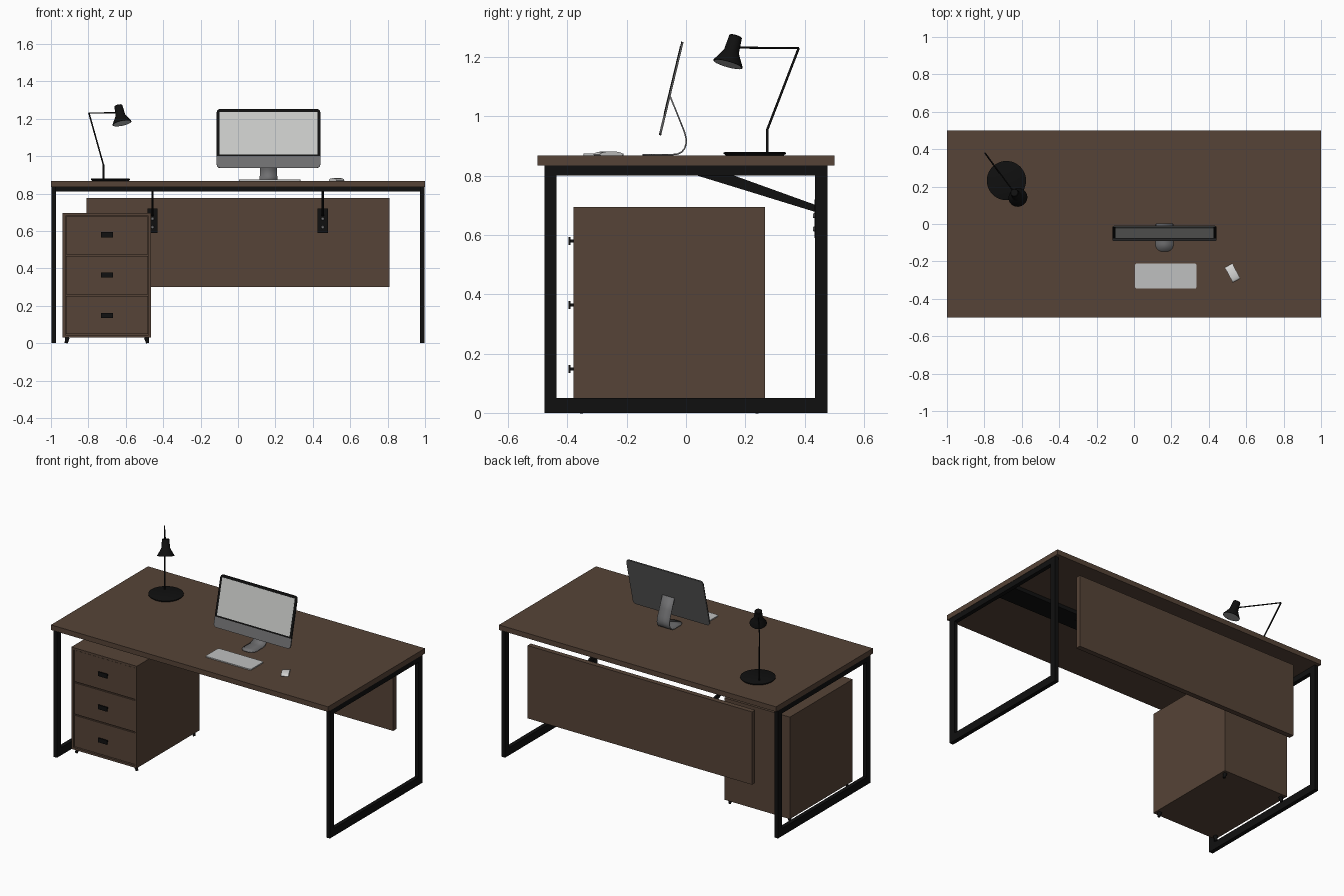
import bpy, bmesh, math
from mathutils import Vector, Matrix

if "Cube" in bpy.data.objects:
    bpy.data.objects.remove(bpy.data.objects["Cube"])


def material(name, r, g, b):
    m = bpy.data.materials.new(name)
    m.diffuse_color = (r, g, b, 1)
    m.use_nodes = True
    m.node_tree.nodes["Principled BSDF"].inputs["Base Color"].default_value = m.diffuse_color
    return m


WOOD = material("brown wood", 0.093, 0.057, 0.038)
BLACK = material("black metal", 0.005, 0.005, 0.005)
SCREEN = material("screen grey", 0.59, 0.60, 0.58)
METAL = material("grey metal", 0.16, 0.16, 0.165)
BACK = material("dark grey", 0.11, 0.11, 0.11)
KEYS = material("light grey", 0.52, 0.53, 0.53)
WHITE = material("white plastic", 0.68, 0.68, 0.67)


def finish(name, bm, mat, smooth=False, matrix=None):
    if matrix:
        bm.transform(matrix)
    bmesh.ops.recalc_face_normals(bm, faces=bm.faces)
    me = bpy.data.meshes.new(name)
    bm.to_mesh(me)
    bm.free()
    me.materials.append(mat)
    ob = bpy.data.objects.new(name, me)
    bpy.context.collection.objects.link(ob)
    if smooth:
        bpy.ops.object.select_all(action='DESELECT')
        ob.select_set(True)
        bpy.context.view_layer.objects.active = ob
        bpy.ops.object.shade_smooth_by_angle(angle=math.radians(35))
    return ob


def box(name, x0, x1, y0, y1, z0, z1, mat):
    bm = bmesh.new()
    bmesh.ops.create_cube(bm, size=1)
    m = (Matrix.Translation(((x0 + x1) / 2, (y0 + y1) / 2, (z0 + z1) / 2))
         @ Matrix.Diagonal((x1 - x0, y1 - y0, z1 - z0, 1)))
    return finish(name, bm, mat, matrix=m)


def prism(name, pts, depth, mat, matrix=None, smooth=False):
    """Extrude an outline in local xy by depth along local z."""
    bm = bmesh.new()
    f = bm.faces.new([bm.verts.new((x, y, 0)) for x, y in pts])
    r = bmesh.ops.extrude_face_region(bm, geom=[f])
    vs = [v for v in r["geom"] if isinstance(v, bmesh.types.BMVert)]
    bmesh.ops.translate(bm, verts=vs, vec=(0, 0, depth))
    return finish(name, bm, mat, smooth, matrix)


def rounded(x0, x1, y0, y1, r_low, r_high, n=6):
    """Rectangle outline with rounded lower and upper corners."""
    pts = []
    for sx, sy, a in ((1, -1, -90), (1, 1, 0), (-1, 1, 90), (-1, -1, 180)):
        r = r_high if sy > 0 else r_low
        cx = x1 - r if sx > 0 else x0 + r
        cy = y1 - r if sy > 0 else y0 + r
        for i in range(n + 1 if r else 1):
            t = math.radians(a + 90 * i / n)
            pts.append((cx + r * math.cos(t), cy + r * math.sin(t)))
    return pts


def lathe(name, profile, top, axis, mat, n=32):
    """Spin (radius, distance) points around an axis starting at top."""
    bm = bmesh.new()
    rings = [[bm.verts.new((r * math.cos(2 * math.pi * i / n),
                            r * math.sin(2 * math.pi * i / n), d)) for i in range(n)]
             for r, d in profile]
    for a, b in zip(rings, rings[1:]):
        for i in range(n):
            j = (i + 1) % n
            bm.faces.new((a[i], a[j], b[j], b[i]))
    bm.faces.new(rings[0])
    bm.faces.new(rings[-1])
    q = Vector(axis).to_track_quat('Z', 'Y').to_matrix().to_4x4()
    return finish(name, bm, mat, True, Matrix.Translation(top) @ q)


def rod(name, a, b, r0, r1, mat, n=12):
    d = Vector(b) - Vector(a)
    return lathe(name, [(r0, 0), (r1, d.length)], a, d, mat, n)


# Desk top, loop legs, centre beam and privacy panel
box("desk_top", -1, 1, -0.5, 0.5, 0.835, 0.868, WOOD)
for s, side in ((-1, "left"), (1, "right")):
    x0, x1 = sorted((s * 0.998, s * 0.972))
    box(side + "_front_leg", x0, x1, -0.478, -0.436, 0, 0.835, BLACK)
    box(side + "_back_leg", x0, x1, 0.435, 0.477, 0, 0.835, BLACK)
    box(side + "_top_rail", x0, x1, -0.436, 0.435, 0.80, 0.835, BLACK)
    box(side + "_floor_rail", x0, x1, -0.436, 0.435, 0, 0.05, BLACK)
box("centre_beam", -0.972, 0.972, -0.07, 0.07, 0.81, 0.835, BLACK)
box("privacy_panel", -0.81, 0.81, 0.443, 0.476, 0.30, 0.775, WOOD)

# Brackets holding the privacy panel (profile in y-z, extruded along x)
YZ = Matrix(((0, 0, 1, 0), (1, 0, 0, 0), (0, 1, 0, 0), (0, 0, 0, 1)))
for x, side in ((-0.457, "left"), (0.453, "right")):
    prism(side + "_bracket_arm",
          [(0.0, 0.812), (0.435, 0.678), (0.435, 0.702), (0.163, 0.80), (0.07, 0.834), (0.0, 0.834)],
          0.012, BLACK, Matrix.Translation((x - 0.006, 0, 0)) @ YZ)
    box(side + "_bracket_plate", x - 0.027, x + 0.027, 0.433, 0.444, 0.59, 0.72, BLACK)
    for z in (0.62, 0.665):
        rod(side + "_bracket_screw", (x, 0.434, z), (x, 0.428, z), 0.009, 0.007, METAL)

# Drawer cabinet: body, protruding front frame, three drawers, handles, feet
CX0, CX1, CY0, CY1, CZ0, CZ1 = -0.937, -0.465, -0.38, 0.267, 0.03, 0.695
T = 0.014
box("cabinet_body", CX0, CX1, CY0 + 0.016, CY1, CZ0, CZ1, WOOD)
box("cabinet_left_edge", CX0, CX0 + T, CY0, CY0 + 0.016, CZ0, CZ1, WOOD)
box("cabinet_right_edge", CX1 - T, CX1, CY0, CY0 + 0.016, CZ0, CZ1, WOOD)
box("cabinet_top_edge", CX0 + T, CX1 - T, CY0, CY0 + 0.016, CZ1 - T, CZ1, WOOD)
box("cabinet_bottom_edge", CX0 + T, CX1 - T, CY0, CY0 + 0.016, CZ0, CZ0 + T, WOOD)
cx = (CX0 + CX1) / 2
step = (CZ1 - CZ0 - 2 * T) / 3
for i in range(3):
    z = CZ0 + T + i * step
    box("drawer_front", CX0 + T + 0.003, CX1 - T - 0.003, CY0 + 0.006, CY0 + 0.017,
        z + 0.004, z + step - 0.004, WOOD)
    hz = 0.148 + i * 0.216
    box("handle_plate", cx - 0.032, cx + 0.032, -0.396, -0.389, hz - 0.014, hz + 0.014, BLACK)
    box("handle_stem", cx - 0.026, cx + 0.026, -0.389, -0.373, hz - 0.005, hz + 0.005, BLACK)
for x, s in ((CX0 + 0.025, -1), (CX1 - 0.025, 1)):
    for y in (-0.352, 0.239):
        rod("cabinet_foot", (x, y, 0.031), (x + s * 0.007, y, 0), 0.013, 0.008, BLACK)

# Monitor: slim slab leaning back (local y runs up the screen, local z is forward)
MX = 0.163
up = Vector((0, 0.076, 0.315)).normalized()
fwd = Vector((1, 0, 0)).cross(up)


def monitor_frame(offset):
    o = Vector((MX, -0.086, 0.936)) + fwd * offset
    return Matrix(((1, 0, 0, o.x), (0, up.y, fwd.y, o.y), (0, up.z, fwd.z, o.z), (0, 0, 0, 1)))


W = 0.277
prism("monitor_back", rounded(-W, W, 0, 0.324, 0.02, 0.02), 0.005, BACK, monitor_frame(-0.002), True)
prism("monitor_chin", rounded(-W, W, 0, 0.064, 0.02, 0), 0.003, METAL, monitor_frame(0.003))
prism("monitor_bezel", rounded(-W, W, 0.064, 0.324, 0, 0.02), 0.003, BLACK, monitor_frame(0.003))
prism("monitor_screen", rounded(-W + 0.015, W - 0.015, 0.074, 0.308, 0, 0), 0.001, SCREEN,
      monitor_frame(0.006))

# Monitor stand: bent sheet, points are (y, z, half width)
path = [(-0.053, 1.066), (-0.024, 0.995), (-0.006, 0.95), (0.0, 0.928), (0.001, 0.91),
        (-0.004, 0.893), (-0.014, 0.88), (-0.028, 0.873), (-0.045, 0.871)]
path = [(y, z, 0.043 + 0.006 * i / 8) for i, (y, z) in enumerate(path)]
for i in range(9):
    a = math.radians(88 * i / 8)
    path.append((-0.105 - 0.042 * math.sin(a), 0.871, 0.012 + 0.037 * math.cos(a)))
bm = bmesh.new()
rows = [(bm.verts.new((MX - w, y, z)), bm.verts.new((MX + w, y, z))) for y, z, w in path]
for a, b in zip(rows, rows[1:]):
    bm.faces.new((a[0], a[1], b[1], b[0]))
stand = finish("monitor_stand", bm, METAL, True)
mod = stand.modifiers.new("thickness", 'SOLIDIFY')
mod.thickness = 0.005
mod.offset = 0

# Keyboard and mouse
prism("keyboard", rounded(0.006, 0.334, -0.346, -0.211, 0.01, 0.01), 0.007, KEYS,
      Matrix.Translation((0, 0, 0.868)), True)
arch = [(0.045 * math.cos(math.pi * i / 14), 0.003 + 0.011 * math.sin(math.pi * i / 14))
        for i in range(15)]
prism("mouse", [(-0.042, 0)] + [(0.042, 0)] + arch, 0.046, WHITE,
      Matrix.Translation((0.527, -0.262, 0.868)) @ Matrix.Rotation(math.radians(28), 4, 'Z')
      @ Matrix.Translation((-0.023, 0, 0)) @ YZ, True)

# Desk lamp: base, jointed arm, flared shade
lathe("lamp_base", [(0.098, 0), (0.105, 0.006), (0.105, 0.01), (0.10, 0.012)],
      (-0.682, 0.232, 0.868), (0, 0, 1), BLACK, 40)
foot, knee = (-0.72, 0.274, 0.875), (-0.72, 0.274, 0.955)
elbow, neck = (-0.797, 0.380, 1.230), (-0.634, 0.160, 1.232)
rod("lamp_stem", foot, knee, 0.005, 0.005, BLACK)
rod("lamp_lower_arm", knee, elbow, 0.004, 0.004, BLACK)
rod("lamp_upper_arm", elbow, neck, 0.0035, 0.0035, BLACK)
head, axis = Vector((-0.640, 0.168, 1.271)), Vector((0.020, -0.027, -0.096))
lathe("lamp_shade", [(0.019, 0), (0.022, 0.003), (0.026, 0.055), (0.030, 0.063),
                     (0.051, 0.098), (0.051, 0.101), (0.048, 0.101), (0.026, 0.066)],
      head, axis, BLACK)
lathe("lamp_reflector", [(0.049, 0.1008), (0.0475, 0.1008), (0.025, 0.0655), (0.02, 0.0655)],
      head, axis, KEYS)
